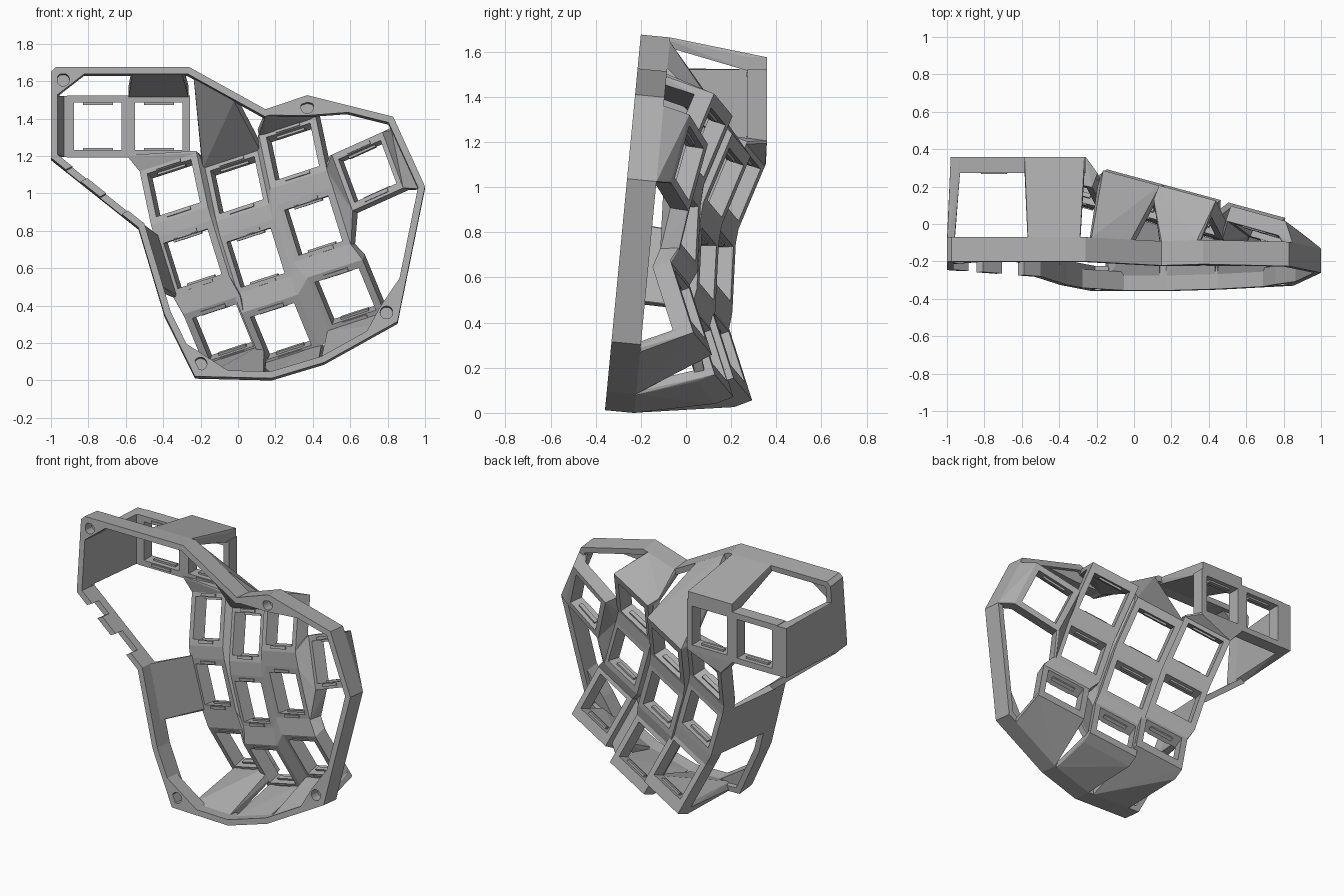
import bpy, bmesh, math
from mathutils import Vector as V

cube = bpy.data.objects.get("Cube")
if cube:
    bpy.data.objects.remove(cube)

grey = bpy.data.materials.new("matte grey")
grey.use_nodes = True
grey.diffuse_color = (0.42, 0.42, 0.42, 1)
grey.node_tree.nodes["Principled BSDF"].inputs["Base Color"].default_value = grey.diffuse_color


def make(name, bm):
    mesh = bpy.data.meshes.new(name)
    bmesh.ops.recalc_face_normals(bm, faces=bm.faces)
    bm.to_mesh(mesh)
    bm.free()
    mesh.materials.append(grey)
    ob = bpy.data.objects.new(name, mesh)
    bpy.context.scene.collection.objects.link(ob)
    return ob


def hull(bm, pts):
    """Add the convex solid around pts as a separate shell."""
    part = bmesh.new()
    for p in pts:
        part.verts.new(p)
    res = bmesh.ops.convex_hull(part, input=part.verts)
    junk = {v for v in res["geom_interior"] + res["geom_unused"] if isinstance(v, bmesh.types.BMVert)}
    bmesh.ops.delete(part, geom=list(junk), context='VERTS')
    bmesh.ops.dissolve_limit(part, angle_limit=0.01, verts=part.verts, edges=part.edges)
    tmp = bpy.data.meshes.new("tmp")
    part.to_mesh(tmp)
    part.free()
    bm.from_mesh(tmp)
    bpy.data.meshes.remove(tmp)


def box(x0, x1, y0, y1, z0, z1):
    return [V((x, y, z)) for x in (x0, x1) for y in (y0, y1) for z in (z0, z1)]


# ---- Key frames: square plates with a square hole ----
HALF, HOLE, THICK = 0.165, 0.127, 0.085


class Key:
    def __init__(self, x, z, back, across, pitch):
        ux = V(across).normalized()
        up = V((-(across[1] * pitch + across[2]), pitch, 1)).normalized()
        self.u, self.v, self.n = ux, up, up.cross(ux)
        self.c = V((x, back - THICK / 2 / self.n.y, z))

    def at(self, a, b, d):
        return self.c + self.u * a + self.v * b + self.n * d

    def block(self, a0, a1, b0, b1, d0=-THICK / 2, d1=THICK / 2):
        return [self.at(a, b, d) for a in (a0, a1) for b in (b0, b1) for d in (d0, d1)]

    def edge(self, side, out=0, back=THICK / 2):
        """Thin bar along one side, reaching out past the plate."""
        h, i, o = HALF, HALF - .012, HALF + out
        return self.block(*{"left": (-o, -i, -h, h), "right": (i, o, -h, h),
                            "top": (-h, h, i, o), "bottom": (-h, h, -o, -i)}[side], d1=back)

    def corner(self, su, sv, back=THICK / 2):
        h, i = HALF, HALF - .012
        return self.block(su * i, su * h, sv * i, sv * h, d1=back)

    def build(self, name):
        bm = bmesh.new()
        sq = [(-1, -1), (1, -1), (1, 1), (-1, 1)]
        ring = [[bm.verts.new(self.at(a * r, b * r, d)) for a, b in sq]
                for r, d in ((HALF, -THICK / 2), (HALF, THICK / 2), (HOLE, THICK / 2), (HOLE, -THICK / 2))]
        for k in range(4):
            for i in range(4):
                j, m = (i + 1) % 4, (k + 1) % 4
                bm.faces.new((ring[k][i], ring[k][j], ring[m][j], ring[m][i]))
        # clip bars and catches above and below the hole
        for s in (-1, 1):
            hull(bm, self.block(-.07, .07, s * .132, s * .15, -THICK / 2 - .007, 0))
            hull(bm, self.block(-.08, .08, s * .115, s * .13, -.01, .015))
        make(name, bm)


MAIN, OUTER = (1, -.27, .325), (1, -.28, .45)
PITCH = (.42, .05, -.32)
columns = [[(-.33, 1.016, .26), (-.232, .652, .175), (-.075, .272, .20)],
           [(.008, 1.032, .185), (.105, .658, .10), (.235, .278, .12)],
           [(.307, 1.21, .105), (.414, .829, .02), (.58, .465, .025)]]
grid = [[Key(*p, MAIN, s) for p, s in zip(col, PITCH)] for col in columns]
outer_key = Key(.706, 1.112, .02, OUTER, .28)
thumbs = [Key(x, 1.358, .358, (1, 0, 0), 0) for x in (-.749, -.4225)]

for c, col in enumerate(grid):
    for r, key in enumerate(col):
        key.build(f"key_frame_column{c + 1}_row{r + 1}")
outer_key.build("key_frame_outer")
for i, key in enumerate(thumbs):
    key.build(f"thumb_key_frame_{i + 1}")

# ---- Webs that join neighbouring key frames ----
bm = bmesh.new()
for col in grid:
    for a, b in zip(col, col[1:]):
        hull(bm, a.edge("bottom") + b.edge("top"))
for left, right in zip(grid, grid[1:]):
    # thinner than the plates, so each column stands proud at the back
    for a, b in zip(left, right):
        hull(bm, a.edge("right", back=0) + b.edge("left", back=0))
    for r in range(2):
        hull(bm, left[r].corner(1, -1, 0) + left[r + 1].corner(1, 1, 0)
             + right[r].corner(-1, -1, 0) + right[r + 1].corner(-1, 1, 0))
hull(bm, grid[2][0].corner(1, -1) + grid[2][1].corner(1, 1) + outer_key.edge("left"))
hull(bm, grid[2][1].edge("right") + outer_key.corner(-1, -1))
hull(bm, thumbs[1].edge("bottom") + grid[0][0].edge("top"))
make("key_webs", bm)

# ---- Base rim: leaning closed band ----
outline = [V(p) for p in ((-1, 1.65), (-.975, 1.675), (-.26, 1.675), (.147, 1.45), (.37, 1.525),
                          (.83, 1.41), (1, 1.037), (.853, .315), (.46, .096), (.18, .012),
                          (-.23, .022), (-.393, .353), (-.532, .818), (-1, 1.19))]
N, WIDTH, DEPTH = len(outline), .036, .13


def inward(i):
    a, b, c = outline[i - 1], outline[i], outline[(i + 1) % N]
    n1, n2 = [V((d.y, -d.x)).normalized() for d in (b - a, c - b)]
    return b + (n1 + n2) * WIDTH / (1 + n1.dot(n2))


inner = [inward(i) for i in range(N)]


def rim_point(p, d):
    return V((p.x, -.36 + .0955 * p.y + d, p.y - .0955 * d))


def rim(f, d0=0, d1=DEPTH):
    """Rim cross-section at position f along the outline."""
    i, t = int(f) % N, f % 1
    j = (i + 1) % N
    return [rim_point(loop[i].lerp(loop[j], t), d) for loop in (outline, inner) for d in (d0, d1)]


bm = bmesh.new()
for i in range(N):
    hull(bm, rim(i, .07 if i == 12 else 0) + rim(i + 1, .07 if i == 12 else 0))
# teeth left between the port notches
for a, b in ((12, 12.19), (12.44, 12.66), (12.83, 13)):
    hull(bm, rim(a, 0, .075) + rim(b, 0, .075))
make("base_rim", bm)

# ---- Walls from the key frames down to the rim ----
bm = bmesh.new()
for key, side, out, f0, f1 in ((grid[1][0], "top", .02, 2.08, 2.6), (grid[2][0], "top", .02, 3.0, 3.85),
                               (outer_key, "right", 0, 5.1, 6.0), (grid[2][2], "bottom", .03, 7.15, 8.0),
                               (grid[1][2], "bottom", .03, 8.05, 9.0), (grid[0][2], "bottom", .04, 9.1, 9.8),
                               (grid[0][1], "left", 0, 11.3, 12.0)):
    hull(bm, key.edge(side, out) + rim(f0, .08) + rim(f1, .08))
make("side_walls", bm)

# ---- Thumb housing: closed side wall and half-closed top ----
bm = bmesh.new()
hull(bm, box(-.98, -.91, .273, .358, 1.195, 1.52))
hull(bm, box(-.98, -.93, .273, .358, 1.195, 1.52) + rim(13.02, .08) + rim(13.75, .08))
hull(bm, box(-.585, -.265, .273, .358, 1.515, 1.575) + rim(1.57, .08) + rim(1.96, .08))
make("thumb_housing", bm)

# ---- Screw bosses with blind holes ----
bosses, holes = bmesh.new(), bmesh.new()
for x, z, stops in ((-.935, 1.608, (13.75, 14, 1, 1.2)), (.37, 1.462, (3.1, 4, 4.5)),
                    (.794, .364, (6.7, 7, 7.35)), (-.2, .09, (9.6, 10, 10.45))):
    def disc(r, d):
        return [rim_point(V((x + r * math.cos(k * math.tau / 20), z + r * math.sin(k * math.tau / 20))), d)
                for k in range(20)]
    hull(bosses, [p for f in stops for p in rim(f, 0, .1)] + disc(.045, 0) + disc(.045, .1))
    hull(holes, disc(.034, -.05) + disc(.034, .07))
boss = make("screw_bosses", bosses)
cutter = make("screw_hole_cutter", holes)
cutter.hide_render = True
cutter.hide_viewport = True
cut = boss.modifiers.new("screw holes", 'BOOLEAN')
cut.operation, cut.solver, cut.object = 'DIFFERENCE', 'EXACT', cutter
